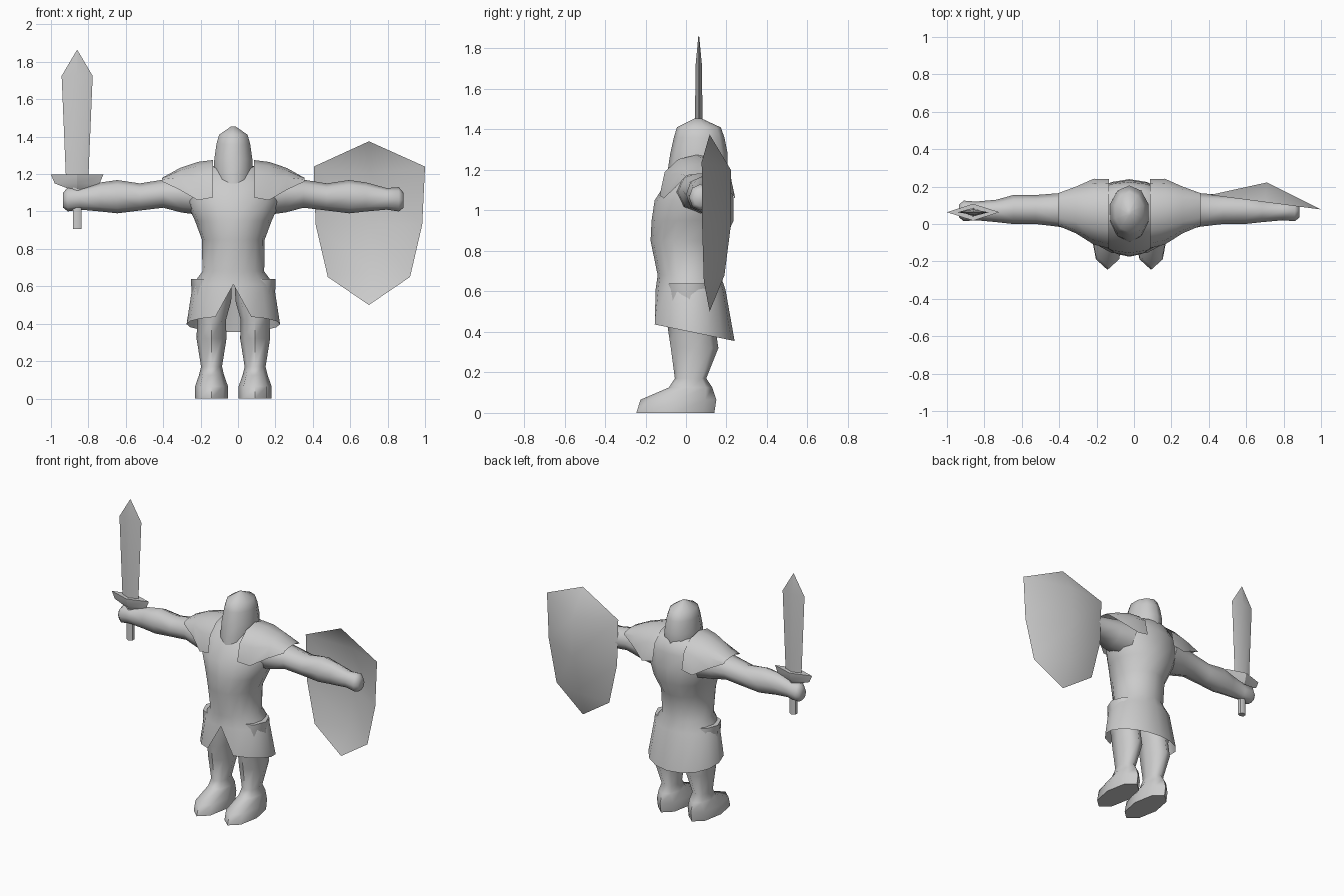
import bpy, bmesh, math

if "Cube" in bpy.data.objects:
    bpy.data.objects.remove(bpy.data.objects["Cube"])

CX = -0.025  # body centre line
grey = bpy.data.materials.new("plain grey")
grey.diffuse_color = (0.6, 0.6, 0.6, 1)
grey.use_nodes = True
grey.node_tree.nodes["Principled BSDF"].inputs["Base Color"].default_value = grey.diffuse_color


def finish(name, bm, angle=60):
    bmesh.ops.remove_doubles(bm, verts=bm.verts, dist=0.0005)
    bmesh.ops.recalc_face_normals(bm, faces=bm.faces)
    me = bpy.data.meshes.new(name)
    bm.to_mesh(me)
    bm.free()
    me.materials.append(grey)
    ob = bpy.data.objects.new(name, me)
    bpy.context.collection.objects.link(ob)
    bpy.ops.object.select_all(action='DESELECT')
    ob.select_set(True)
    bpy.context.view_layer.objects.active = ob
    bpy.ops.object.shade_smooth_by_angle(angle=math.radians(angle))
    return ob


def loft(name, rings, closed=True, caps=(True, True), angle=60):
    """Skin a list of point rings."""
    bm = bmesh.new()
    vs = [[bm.verts.new(p) for p in r] for r in rings]
    n = len(rings[0])
    for a, b in zip(vs, vs[1:]):
        for i in range(n if closed else n - 1):
            j = (i + 1) % n
            bm.faces.new((a[i], a[j], b[j], b[i]))
    if closed and caps[0]:
        bm.faces.new(vs[0])
    if closed and caps[1]:
        bm.faces.new(vs[-1])
    return finish(name, bm, angle)


def flat_ring(z, hw, y0, y1, cx=CX, n=8):
    """Horizontal oval, first point at the front."""
    yc, ry = (y0 + y1) / 2, (y1 - y0) / 2
    return [(cx + hw * math.sin(2 * math.pi * i / n),
             yc - ry * math.cos(2 * math.pi * i / n), z) for i in range(n)]


# tunic: torso and skirt with tilted hem and front slit
torso = [(0.61, .217, -.15, .195), (0.68, .165, -.14, .17), (0.85, .168, -.175, .19),
         (0.95, .205, -.17, .235), (1.05, .25, -.155, .235), (1.15, .25, -.09, .225),
         (1.23, .16, -.03, .20), (1.25, .08, .0, .16)]
rings = [flat_ring(*s, n=16) for s in torso]
hem = [(x, y, .44 - (y + .17) * .207) for x, y, z in flat_ring(.44, .25, -.17, .24, n=16)]
hem[0] = rings[0][0]  # slit apex
loft("tunic", [hem] + rings, caps=(False, True))

# helmet
loft("helmet", [flat_ring(*s, n=10) for s in (
    (1.15, .095, -.097, .19), (1.2, .11, -.09, .205), (1.28, .107, -.078, .206),
    (1.36, .095, -.06, .19), (1.41, .08, -.045, .172), (1.455, .012, .045, .075))])

legs = [(0, .088, -.245, .14), (.065, .088, -.225, .15), (.125, .067, -.085, .13),
        (.17, .056, -.055, .10), (.32, .08, -.075, .16), (.42, .077, -.09, .145),
        (.52, .105, -.10, .14), (.64, .11, -.10, .13)]
# arms: distance from centre, z range, y range
arms = [(.17, .98, 1.2, -.05, .2), (.28, .995, 1.19, -.04, .18), (.375, 1.02, 1.17, -.015, .165),
        (.5, 1.005, 1.15, 0, .155), (.62, .99, 1.168, 0, .155), (.71, 1.0, 1.155, .01, .13),
        (.82, 1.01, 1.125, .02, .12), (.885, 1.0, 1.13, .015, .125), (.91, 1.02, 1.1, .035, .105)]
# shoulder pads: distance from centre, y range, edge z, top z
pads = [(.11, -.13, .24, 1.075, 1.275), (.19, -.11, .242, 1.06, 1.265),
        (.285, -.05, .2, 1.115, 1.233), (.38, -.01, .165, 1.16, 1.18)]

for side, s in (("right", -1), ("left", 1)):
    # leg with foot
    loft(side + "_leg", [flat_ring(*r, cx=CX + s * .1165) for r in legs])
    # arm with fist
    rings = []
    for d, z0, z1, y0, y1 in arms:
        t = [2 * math.pi * i / 8 for i in range(8)]
        rings.append([(CX + s * d, (y0 + y1) / 2 - (y1 - y0) / 2 * math.cos(a),
                       (z0 + z1) / 2 + (z1 - z0) / 2 * math.sin(a)) for a in t])
    loft(side + "_arm", rings)
    # shoulder pad shell
    rings = []
    for d, y0, y1, z0, z1 in pads:
        t = [math.pi * i / 6 for i in range(7)]
        rings.append([(CX + s * d, (y0 + y1) / 2 - (y1 - y0) / 2 * math.cos(a),
                       z0 + (z1 - z0) * max(math.sin(a), 0) ** .8) for a in t])
    loft(side + "_shoulder_pad", rings, closed=False)


# sword: diamond sections at height z
def diamond(z, hx, hy):
    return flat_ring(z, hx, .063 - hy, .063 + hy, cx=-.86, n=4)


loft("sword_blade", [diamond(*s) for s in (
    (1.18, .06, .023), (1.725, .083, .015), (1.862, .002, .002))], angle=40)
loft("sword_guard", [diamond(*s) for s in (
    (1.115, .03, .02), (1.15, .12, .035), (1.197, .14, .045))], angle=30)
loft("sword_grip", [flat_ring(z, .026, .04, .086, cx=-.86, n=6) for z in (.905, 1.13)])

# shield: bent shell with a ridge on its back
outline = [(.70, 1.375), (.405, 1.24), (.415, .93), (.48, .65),
           (.70, .50), (.92, .65), (.985, .93), (1.0, 1.24)]
bm = bmesh.new()
rim = [bm.verts.new((x, .155 - (x - .405) * .13, z)) for x, z in outline]
r1, r2, r3 = [bm.verts.new((.71, y, z)) for y, z in ((.222, 1.2), (.222, .93), (.19, .68))]
for f in ((0, 1, r1), (1, 2, r2, r1), (2, 3, r3, r2), (3, 4, r3),
          (4, 5, r3), (5, 6, r2, r3), (6, 7, r1, r2), (7, 0, r1)):
    bm.faces.new([rim[v] if isinstance(v, int) else v for v in f])
finish("shield", bm)
